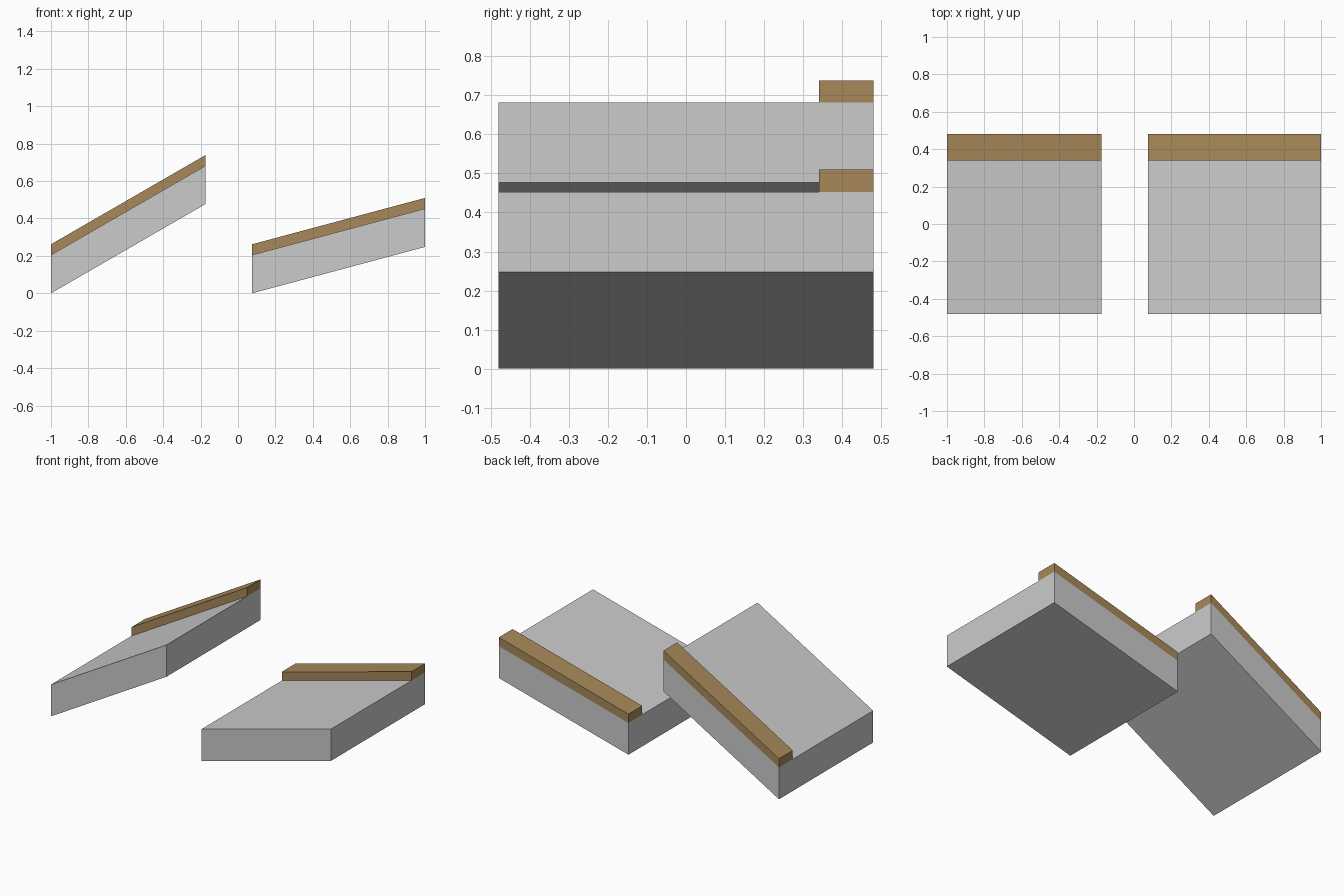
import bpy, bmesh, math

if "Cube" in bpy.data.objects:
    bpy.data.objects.remove(bpy.data.objects["Cube"])

brown = bpy.data.materials.new("brown")
brown.diffuse_color = (0.39, 0.25, 0.1, 1)
brown.use_nodes = True
brown.node_tree.nodes["Principled BSDF"].inputs["Base Color"].default_value = brown.diffuse_color


def sheared_block(name, x0, x1, y0, y1, z, height, angle, material=None):
    """Sloped block with vertical ends, rising toward +x."""
    rise = (x1 - x0) * math.tan(math.radians(angle))
    profile = [(x0, z), (x1, z + rise), (x1, z + rise + height), (x0, z + height)]
    bm = bmesh.new()
    face = bm.faces.new([bm.verts.new((x, y0, h)) for x, h in profile])
    side = bmesh.ops.extrude_face_region(bm, geom=[face])
    verts = [v for v in side["geom"] if isinstance(v, bmesh.types.BMVert)]
    bmesh.ops.translate(bm, verts=verts, vec=(0, y1 - y0, 0))
    bmesh.ops.recalc_face_normals(bm, faces=bm.faces)
    mesh = bpy.data.meshes.new(name)
    bm.to_mesh(mesh)
    bm.free()
    if material:
        mesh.materials.append(material)
    bpy.context.collection.objects.link(bpy.data.objects.new(name, mesh))


# Two ramps, each a slab with a raised curb along the back edge
DEPTH, SLAB, CURB = 0.48, 0.205, 0.057
for label, x0, x1, angle in (("steep", -1, -0.175, 30), ("shallow", 0.075, 1, 15)):
    sheared_block(label + "_ramp_slab", x0, x1, -DEPTH, DEPTH, 0, SLAB, angle)
    sheared_block(label + "_ramp_curb", x0, x1, 0.34, DEPTH, SLAB, CURB, angle, brown)
